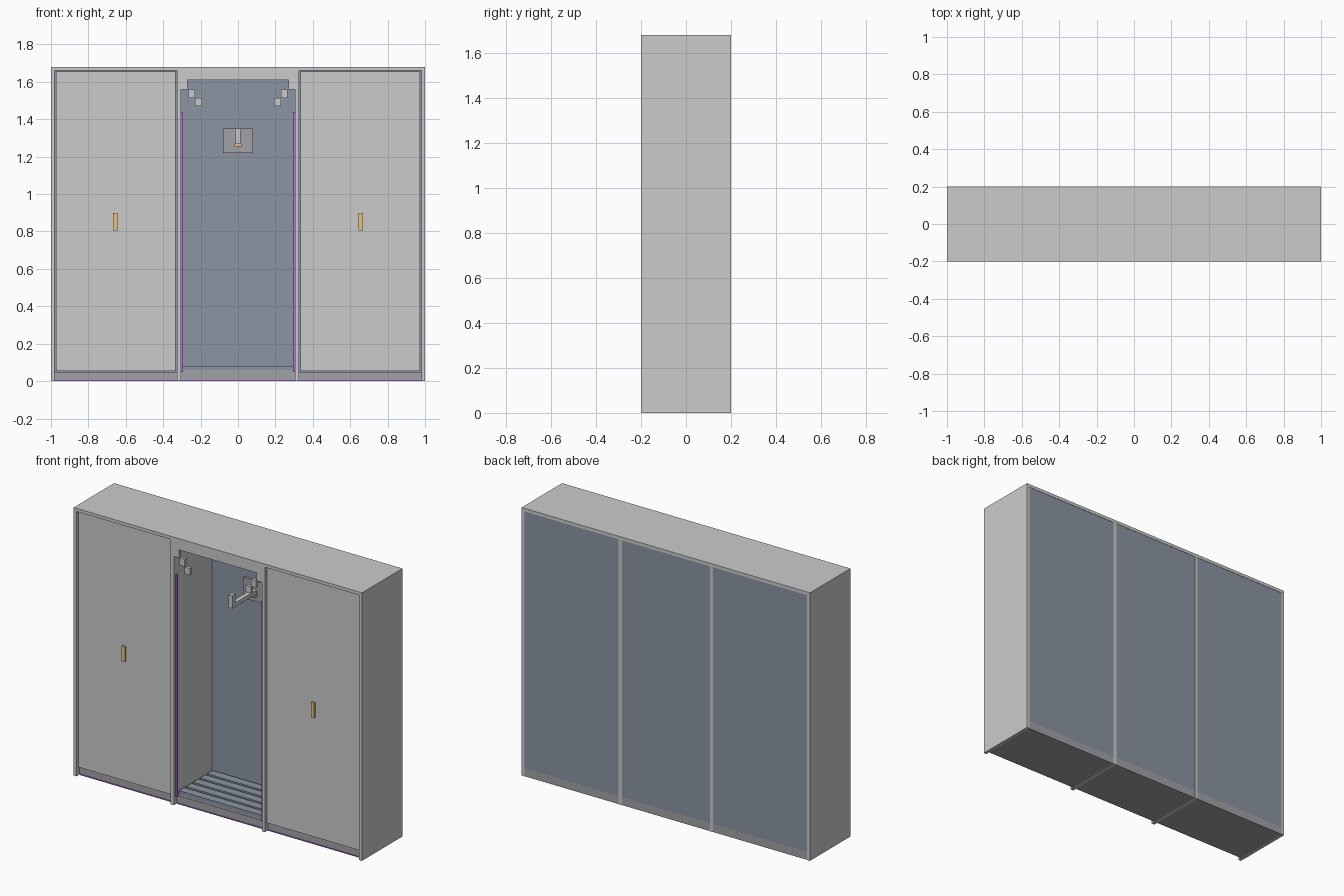
import bpy, bmesh
from mathutils import Vector

if "Cube" in bpy.data.objects:
    bpy.data.objects.remove(bpy.data.objects["Cube"])


def material(name, rgb):
    m = bpy.data.materials.new(name)
    m.diffuse_color = (*rgb, 1)
    m.use_nodes = True
    m.node_tree.nodes["Principled BSDF"].inputs["Base Color"].default_value = m.diffuse_color
    return m


SLATE = material("slate", (0.26, 0.30, 0.37))
DARK = material("dark_grey", (0.36, 0.36, 0.39))
GOLD = material("gold", (0.80, 0.55, 0.20))
VIOLET = material("violet_light", (0.45, 0.15, 0.85))


def finish(name, bm, mat):
    bmesh.ops.recalc_face_normals(bm, faces=bm.faces)
    me = bpy.data.meshes.new(name)
    bm.to_mesh(me)
    bm.free()
    ob = bpy.data.objects.new(name, me)
    bpy.context.collection.objects.link(ob)
    if mat:
        me.materials.append(mat)
    return ob


def box(name, x, y, z, mat=None):
    """Box from (min, max) ranges on each axis."""
    lo, hi = Vector((x[0], y[0], z[0])), Vector((x[1], y[1], z[1]))
    bm = bmesh.new()
    bmesh.ops.create_cube(bm, size=1)
    for v in bm.verts:
        v.co = (lo + hi) / 2 + v.co * (hi - lo)
    return finish(name, bm, mat)


def pair(name, x, y, z, mat=None):
    """Same box on the left and right sides."""
    box("right_" + name, x, y, z, mat)
    box("left_" + name, (-x[1], -x[0]), y, z, mat)


def prism(name, outline, y, mat=None):
    """Front (x, z) outline extruded in depth."""
    bm = bmesh.new()
    face = bm.faces.new([bm.verts.new((px, y[0], pz)) for px, pz in outline])
    ext = bmesh.ops.extrude_face_region(bm, geom=[face])
    moved = [g for g in ext["geom"] if isinstance(g, bmesh.types.BMVert)]
    bmesh.ops.translate(bm, verts=moved, vec=(0, y[1] - y[0], 0))
    return finish(name, bm, mat)


# Carcass
box("top_panel", (-1, 1), (-0.2, 0.2), (1.66, 1.68))
pair("side_panel", (0.98, 1), (-0.2, 0.2), (0, 1.66))
pair("divider", (0.305, 0.327), (-0.2, 0.2), (0, 1.66))

# Back panels, just inside the carcass edges
pair("back_panel", (0.327, 0.98), (0.18, 0.198), (0.05, 1.66), SLATE)
box("niche_back", (-0.305, 0.305), (0.18, 0.198), (0.05, 1.66), SLATE)

# Recessed plinths with a light strip along the floor
pair("plinth", (0.327, 0.98), (-0.17, 0.198), (0, 0.05), DARK)
box("niche_plinth", (-0.305, 0.305), (-0.17, 0.198), (0, 0.05), DARK)
pair("floor_light", (0.33, 0.975), (-0.174, -0.17), (0, 0.005), VIOLET)
box("niche_floor_light", (-0.3, 0.3), (-0.174, -0.17), (0, 0.005), VIOLET)

# Doors and handles
pair("door", (0.334, 0.973), (-0.188, -0.168), (0.055, 1.655))
pair("handle", (0.645, 0.668), (-0.2, -0.188), (0.805, 0.9), GOLD)

# Stepped header over the niche
prism("niche_header", [(-0.305, 1.66), (-0.305, 1.56), (-0.27, 1.56), (-0.27, 1.61),
                       (0.27, 1.61), (0.27, 1.56), (0.305, 1.56), (0.305, 1.66)],
      (-0.2, -0.18))

# Small square blocks continuing the steps
pair("upper_block", (0.23, 0.265), (-0.2, -0.18), (1.515, 1.56))
pair("lower_block", (0.193, 0.23), (-0.2, -0.18), (1.47, 1.513))

# Niche light strips
pair("niche_light", (0.294, 0.305), (-0.185, -0.175), (0.05, 1.44), VIOLET)

# Slatted niche floor
box("niche_floor", (-0.305, 0.305), (-0.168, 0.18), (0.05, 0.06), DARK)
for i in range(5):
    y0 = -0.168 + i * 0.07
    box(f"floor_slat_{i + 1}", (-0.293, 0.293), (y0, y0 + 0.053), (0.06, 0.082), SLATE)

# Coat hook on its wall plate
box("hook_plate", (-0.08, 0.08), (0.165, 0.18), (1.22, 1.35), DARK)
box("hook_arm", (-0.014, 0.014), (-0.045, 0.165), (1.27, 1.295))
box("hook_tip", (-0.014, 0.014), (-0.075, -0.045), (1.27, 1.35))
box("hook_bracket", (-0.018, 0.018), (0.135, 0.165), (1.255, 1.27), GOLD)
